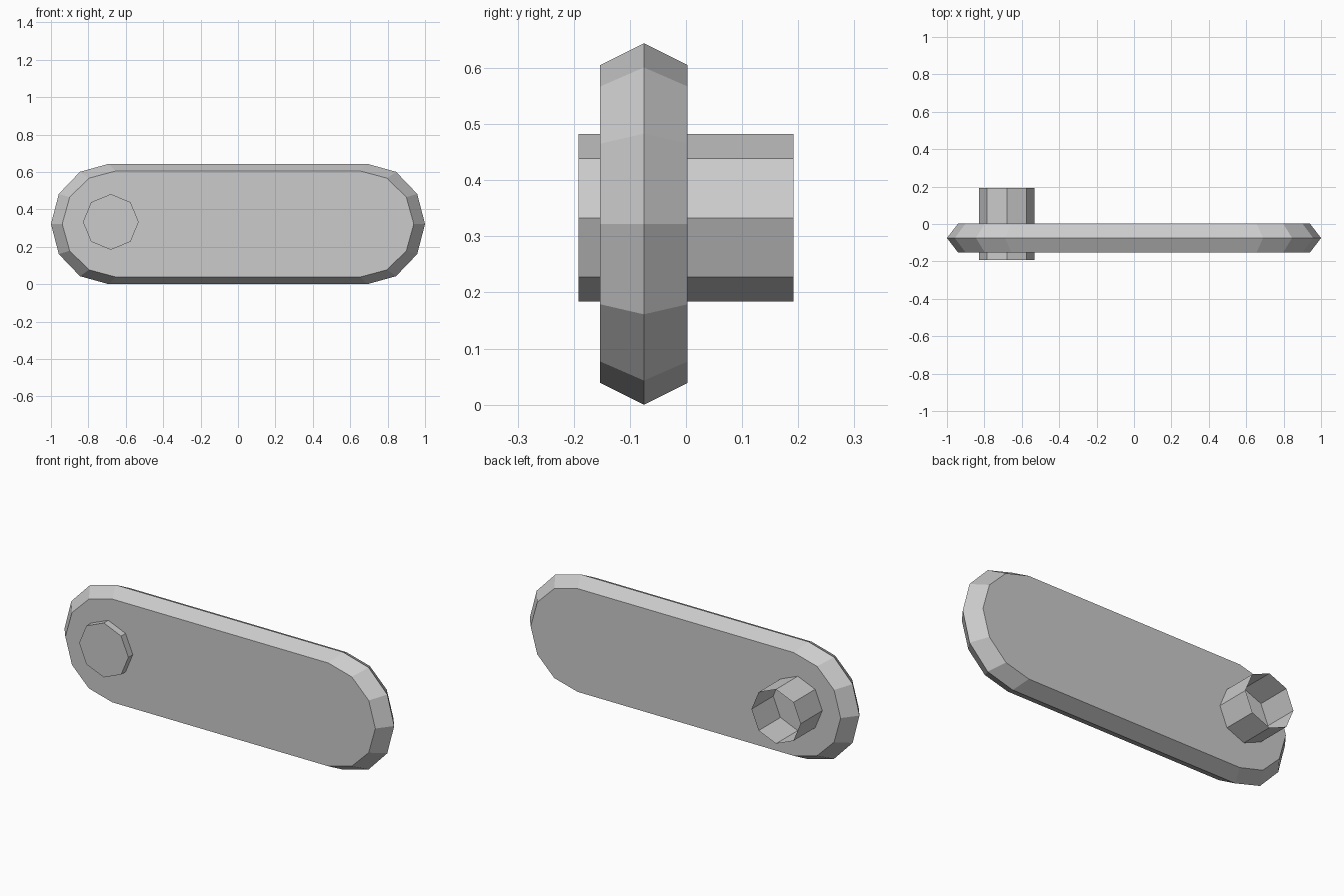
import bpy, bmesh, math
from mathutils import Matrix

if "Cube" in bpy.data.objects:
    bpy.data.objects.remove(bpy.data.objects["Cube"])

MID_Z = 0.322


def finish(bm, name):
    mesh = bpy.data.meshes.new(name)
    bm.to_mesh(mesh)
    bm.free()
    obj = bpy.data.objects.new(name, mesh)
    bpy.context.collection.objects.link(obj)
    return obj


def outline(quarter):
    """Mirror a quarter outline (top to right tip) into a closed loop."""
    right = quarter + [(x, -z) for x, z in reversed(quarter[:-1])]
    return right + [(-x, z) for x, z in reversed(right) if True]


# Plate: rounded bar with a ridge around the middle of its rim
outer = outline([(0.69, 0.322), (0.845, 0.279), (0.958, 0.161), (1.0, 0.0)])
inner = outline([(0.655, 0.283), (0.797, 0.245), (0.90, 0.143), (0.94, 0.0)])
bm = bmesh.new()
loops = [[bm.verts.new((x, y, z + MID_Z)) for x, z in pts]
         for y, pts in ((-0.153, inner), (-0.075, outer), (0.003, inner))]
n = len(outer)
for a, b in zip(loops, loops[1:]):
    for i in range(n):
        j = (i + 1) % n
        bm.faces.new((a[i], a[j], b[j], b[i]))
bm.faces.new(loops[0])
bm.faces.new(loops[-1][::-1])
bmesh.ops.recalc_face_normals(bm, faces=bm.faces)
finish(bm, "plate")

# Peg: eight-sided, capped at the front and open at the back
bm = bmesh.new()
bmesh.ops.create_cone(bm, cap_ends=True, segments=8, radius1=0.149,
                      radius2=0.149, depth=0.383,
                      matrix=Matrix.Translation((-0.68, 0, 0.333))
                      @ Matrix.Rotation(math.radians(90), 4, 'X'))
back_cap = [f for f in bm.faces if f.calc_center_median().y > 0.15]
bmesh.ops.delete(bm, geom=back_cap, context='FACES_ONLY')
finish(bm, "peg")
